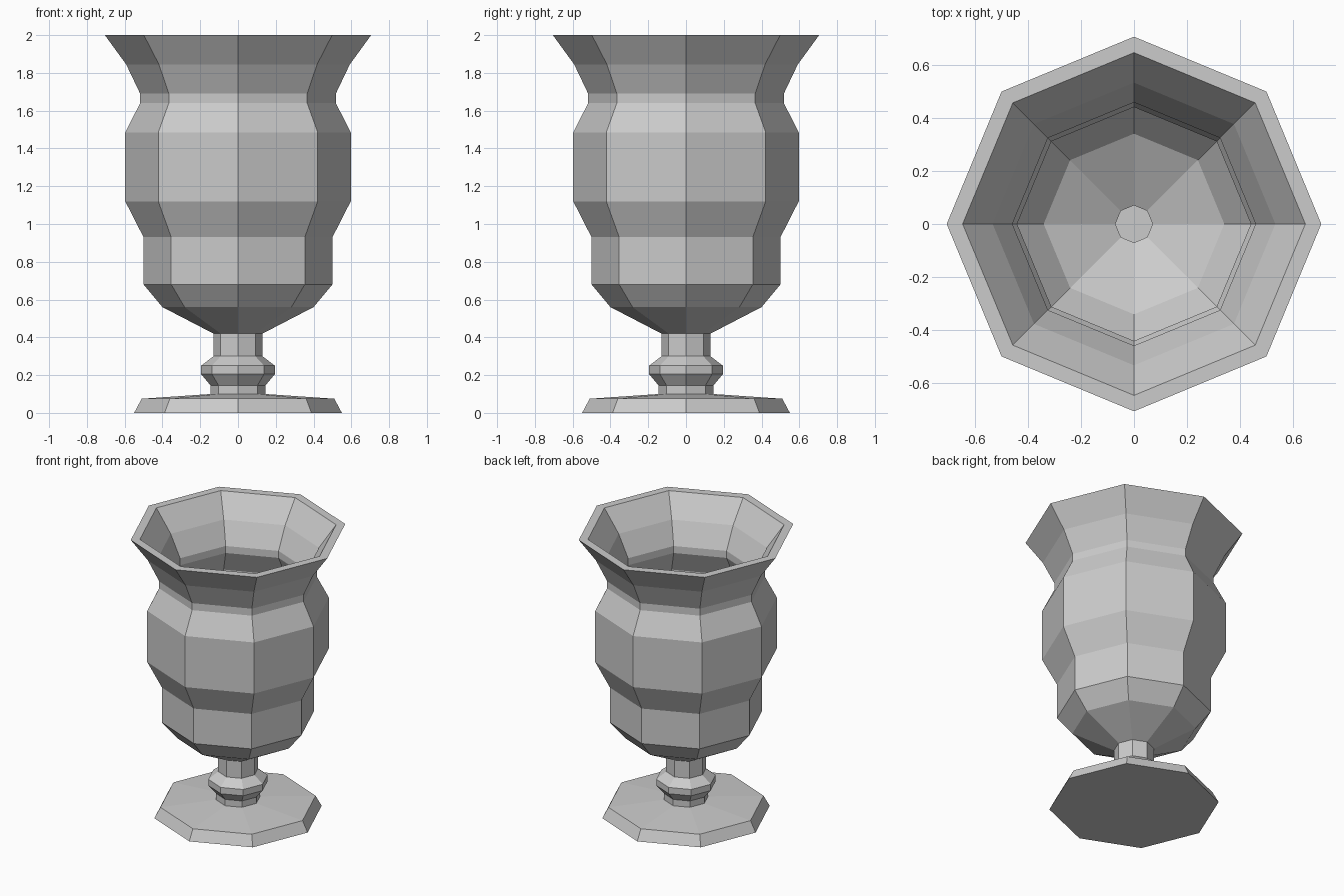
import bpy, bmesh
from math import cos, sin, pi

cube = bpy.data.objects.get("Cube")
if cube:
    bpy.data.objects.remove(cube, do_unlink=True)

SIDES = 8
WALL = 0.06

stone = bpy.data.materials.new("grey stone")
stone.use_nodes = True
GREY = (0.6, 0.6, 0.6, 1)
stone.diffuse_color = GREY
stone.node_tree.nodes["Principled BSDF"].inputs["Base Color"].default_value = GREY


def lathe(name, chains, cap_start=False, cap_end=False):
    """Turn (radius, height) chains into eight-sided flat-faced surfaces."""
    bm = bmesh.new()
    for chain in chains:
        rings = []
        for r, z in chain:
            angles = [2 * pi * k / SIDES for k in range(SIDES)]
            rings.append([bm.verts.new((r * cos(a), r * sin(a), z)) for a in angles])
        for low, high in zip(rings, rings[1:]):
            for k in range(SIDES):
                n = (k + 1) % SIDES
                bm.faces.new((low[k], low[n], high[n], high[k]))
        if cap_start:
            bm.faces.new(rings[0][::-1])
        if cap_end:
            bm.faces.new(rings[-1])
    mesh = bpy.data.meshes.new(name)
    bm.to_mesh(mesh)
    bm.free()
    mesh.materials.append(stone)
    obj = bpy.data.objects.new(name, mesh)
    bpy.context.collection.objects.link(obj)
    return obj


def inner(profile):
    """Inside wall of a profile, running back down."""
    return [(r - WALL, z) for r, z in reversed(profile)]


# Foot: bevelled plate with a shallow slope up to the stem
lathe("foot", [[(0.55, 0), (0.51, 0.075), (0.145, 0.1)]], cap_start=True, cap_end=True)

# Stem: collar, knop and neck, hollow in the middle
stem = [(0.145, 0.1), (0.145, 0.145), (0.195, 0.205), (0.195, 0.25),
        (0.13, 0.3), (0.13, 0.42)]
lathe("stem", [stem, inner(stem)])

# Bowl: outer wall, flat rim and inner wall
bowl = [(0.13, 0.42), (0.4, 0.56), (0.5, 0.68), (0.5, 0.93), (0.597, 1.12),
        (0.597, 1.485), (0.518, 1.64), (0.518, 1.69), (0.592, 1.845), (0.705, 2)]
lathe("bowl", [bowl + inner(bowl)])
